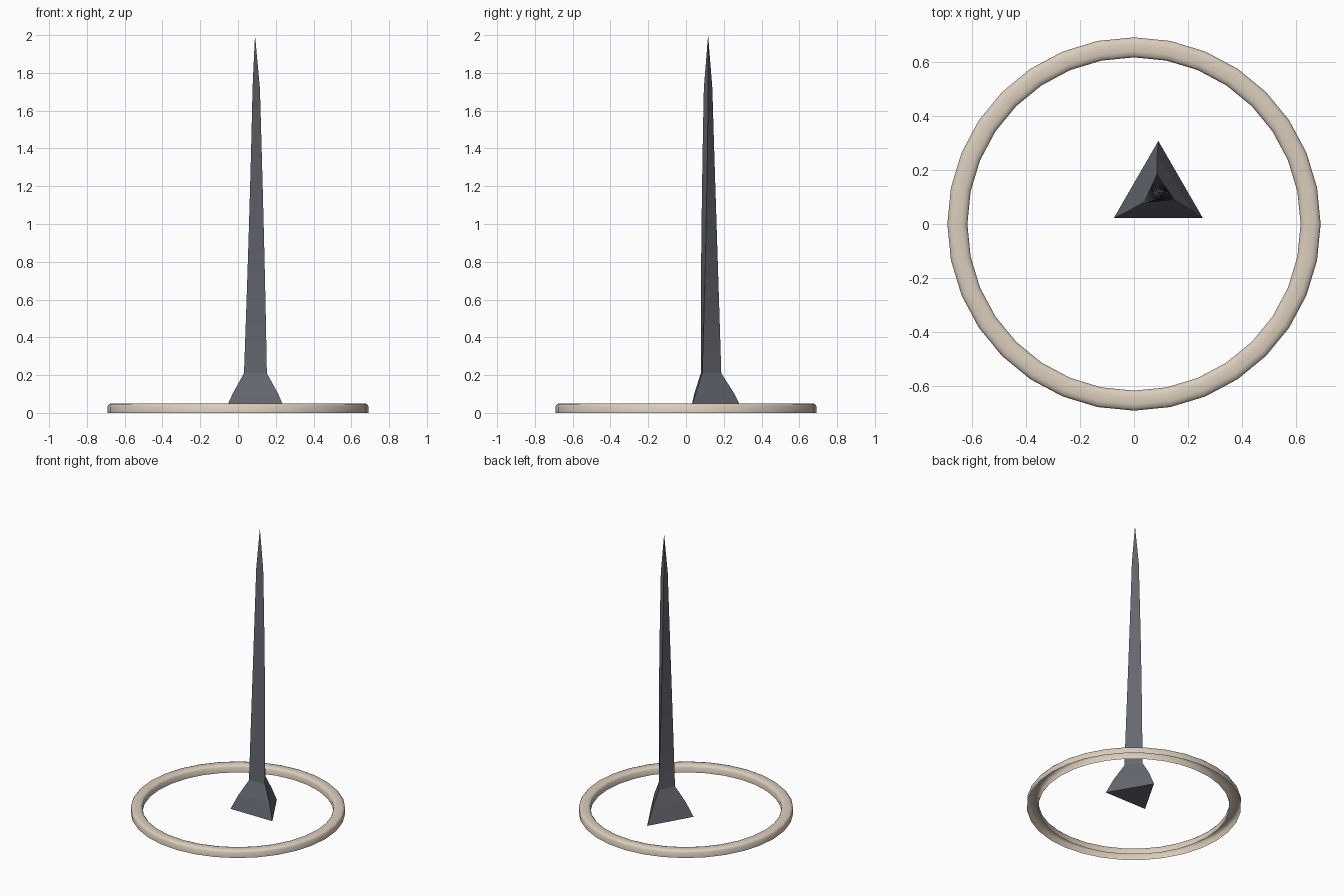
import bpy, bmesh, math

if "Cube" in bpy.data.objects:
    bpy.data.objects.remove(bpy.data.objects["Cube"])


def material(name, rgb):
    m = bpy.data.materials.new(name)
    m.diffuse_color = (*rgb, 1)
    m.use_nodes = True
    m.node_tree.nodes["Principled BSDF"].inputs["Base Color"].default_value = m.diffuse_color
    return m


def add_object(name, bm, mat, smooth):
    bmesh.ops.recalc_face_normals(bm, faces=bm.faces)
    for f in bm.faces:
        f.smooth = smooth
    me = bpy.data.meshes.new(name)
    bm.to_mesh(me)
    bm.free()
    me.materials.append(mat)
    ob = bpy.data.objects.new(name, me)
    bpy.context.collection.objects.link(ob)
    return ob


def bridge(bm, a, b, closed):
    n = len(a)
    for i in range(n if closed else n - 1):
        j = (i + 1) % n
        bm.faces.new((a[i], a[j], b[j], b[i]))


bone = material("pale bone", (0.70, 0.61, 0.50))
slate = material("dark slate", (0.130, 0.138, 0.163))

# Base ring: rounded channel, open underneath, 32 sides
profile = [(0.69, 0), (0.69, 0.037), (0.682, 0.047), (0.667, 0.051),
           (0.638, 0.051), (0.624, 0.047), (0.616, 0.037), (0.616, 0)]
SIDES = 32
bm = bmesh.new()
rows = []
for i in range(SIDES):
    a = math.tau * i / SIDES
    rows.append([bm.verts.new((r * math.cos(a), r * math.sin(a), z)) for r, z in profile])
for i in range(SIDES):
    bridge(bm, rows[i], rows[(i + 1) % SIDES], False)
add_object("base_ring", bm, bone, True)

# Spike: three-sided, flared foot, tapering shaft with a slow twist
CX, CY = 0.09, 0.117
TWIST = math.radians(17.5)      # per unit of height
STEPS = 12
sections = [(0, 0.19), (0.1, 0.14)]
for i in range(STEPS + 1):
    t = i / STEPS
    sections.append((0.21 + 1.51 * t, 0.07 - 0.044 * t))
bm = bmesh.new()
rings = []
for z, r in sections:
    angles = [math.pi / 2 + math.tau * k / 3 + TWIST * z for k in range(3)]
    rings.append([bm.verts.new((CX + r * math.cos(a), CY + r * math.sin(a), z)) for a in angles])
for a, b in zip(rings, rings[1:]):
    bridge(bm, a, b, True)
bm.faces.new(rings[0])
tip = bm.verts.new((CX, CY, 2.0))
for k in range(3):
    bm.faces.new((rings[-1][k], rings[-1][(k + 1) % 3], tip))
add_object("spike", bm, slate, False)
